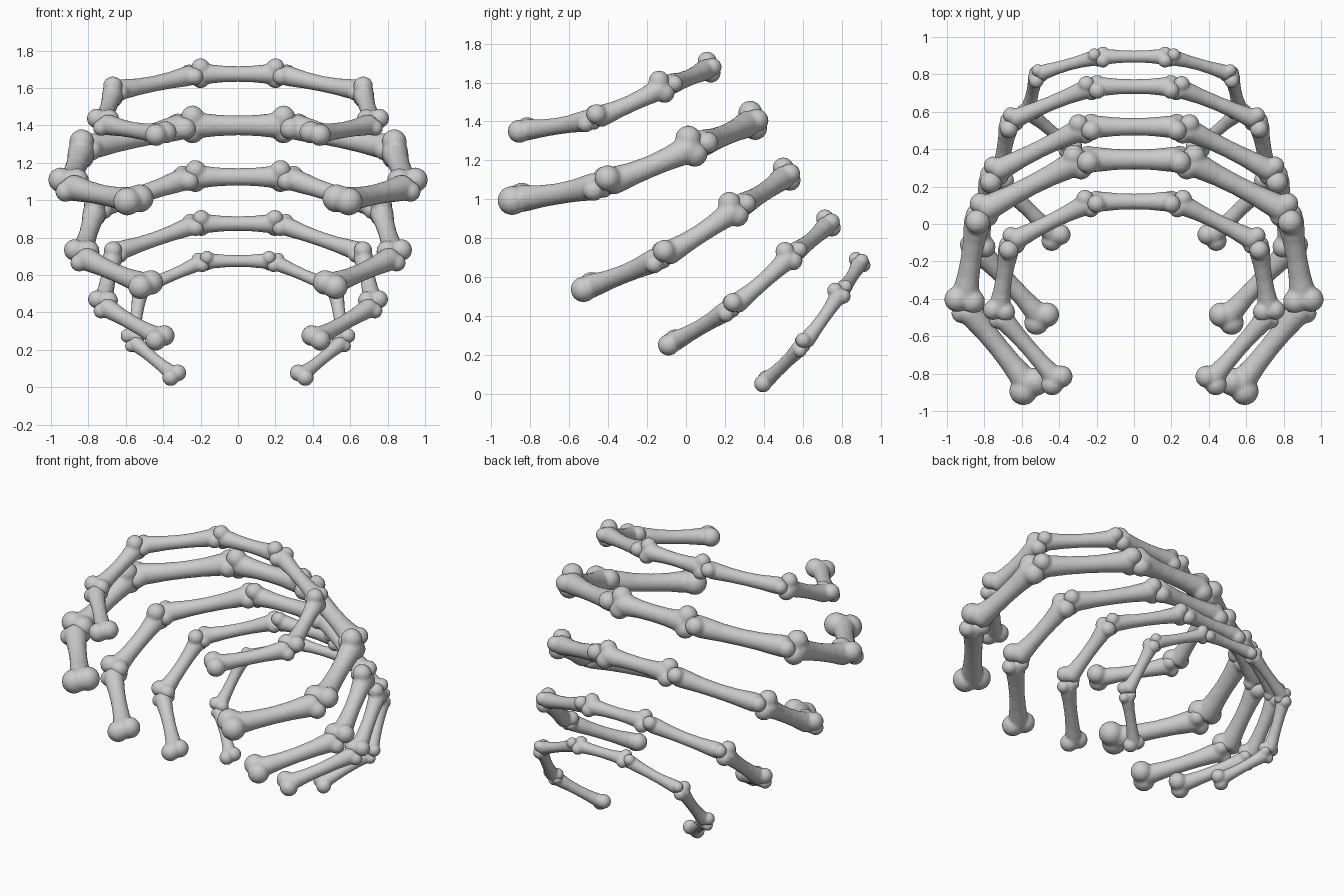
import bpy, bmesh, math
from mathutils import Vector, Matrix

if "Cube" in bpy.data.objects:
    bpy.data.objects.remove(bpy.data.objects["Cube"])


def add_shaft(bm, a, b, u, v, r, bow):
    """Closed tube along a-b, flared toward both ends, gently bowed."""
    prof = [(0, 1.0), (.06, 1.22), (.16, 1.14), (.3, 1.0), (.5, .94),
            (.7, 1.0), (.84, 1.14), (.94, 1.22), (1, 1.0)]
    n, rings = 16, []
    for t, k in prof:
        c = a.lerp(b, t) + bow * math.sin(math.pi * t)
        rings.append([bm.verts.new(c + (u * math.cos(2 * math.pi * i / n)
                                        + v * math.sin(2 * math.pi * i / n)) * r * k)
                      for i in range(n)])
    for p, q in zip(rings, rings[1:]):
        for i in range(n):
            j = (i + 1) % n
            bm.faces.new((p[i], p[j], q[j], q[i]))
    bm.faces.new(rings[0][::-1])
    bm.faces.new(rings[-1])
    bmesh.ops.recalc_face_normals(bm, faces=bm.faces[:])


def bone(name, a, b, r, normal, start, end, mirror):
    """Long bone with two knuckles per end; start/end = (axis, size, lift)."""
    d = (b - a).normalized()
    u = (normal - d * normal.dot(d)).normalized()   # across the rib plane
    if u.z < 0:
        u = -u
    v = d.cross(u)                                  # within the rib plane
    axes = {"u": u, "v": v}
    bm = bmesh.new()
    add_shaft(bm, a, b, u, v, r, u * r * (-.15 if mirror else 0))
    for p, (ax, size, lift), s in ((a, start, 1), (b, end, -1)):
        for side in (1, -1):
            c = p + axes[ax] * side * r * 0.72 + d * s * r * 0.25 + u * r * lift
            bmesh.ops.create_icosphere(bm, subdivisions=3, radius=r * size,
                                       matrix=Matrix.Translation(c))
    me = bpy.data.meshes.new(name)
    bm.to_mesh(me)
    bm.free()
    ob = bpy.data.objects.new(name, me)
    bpy.context.collection.objects.link(ob)
    # fuse shaft and knuckles into one smooth skin
    m = ob.modifiers.new("fuse", "REMESH")
    m.mode = "VOXEL"
    m.voxel_size = r * 0.2
    m.use_smooth_shade = True
    m = ob.modifiers.new("soften", "SMOOTH")
    m.factor, m.iterations = 0.5, 3
    if mirror:
        m = ob.modifiers.new("mirror", "MIRROR")
        m.use_mirror_merge = False


# per rib: shaft radius, then joints from the back round to the front tip
ribs = [
    (.045, (.225, .12, 1.675), (.665, -.10, 1.585), (.725, -.48, 1.41), (.405, -.845, 1.355)),
    (.057, (.275, .345, 1.40), (.83, .06, 1.28), (.91, -.43, 1.075), (.55, -.88, 1.00)),
    (.050, (.255, .52, 1.125), (.76, .27, .96), (.84, -.13, .70), (.485, -.515, .545)),
    (.042, (.22, .735, .875), (.665, .55, .72), (.725, .23, .44), (.41, -.08, .26)),
    (.034, (.185, .895, .675), (.52, .80, .53), (.565, .60, .25), (.335, .40, .06)),
]

for i, (r, *pts) in enumerate(ribs, 1):
    p = [Vector(q) for q in pts]
    run = Vector((0, p[0].y - p[3].y, p[0].z - p[3].z)).normalized()
    normal = Vector((0, -run.z, run.y))
    gap = r * 0.3
    # back bar crossing the centre line
    q = p[0] - Vector((gap, 0, 0))
    knob = ("u", 1.1, .1)
    bone(f"rib_{i}_back_bone", Vector((-q.x, q.y, q.z)), q, r, normal, knob, knob, False)
    # three bones down each side: name, thickness, start knuckles, end knuckles
    for k, (part, w, s, e) in enumerate((
            ("rear_side", 1.0, ("v", 1.05, 0), ("v", 1.0, -.1)),
            ("side", 1.05, ("u", 1.12, .1), ("v", 1.12, .35)),
            ("front", 1.02, ("v", .95, -.3), ("v", 1.3, 0)))):
        a, b = p[k], p[k + 1]
        d = (b - a).normalized()
        end = b if k == 2 else b - d * gap
        bone(f"rib_{i}_{part}_bones", a + d * gap, end, r * w, normal, s, e, True)
